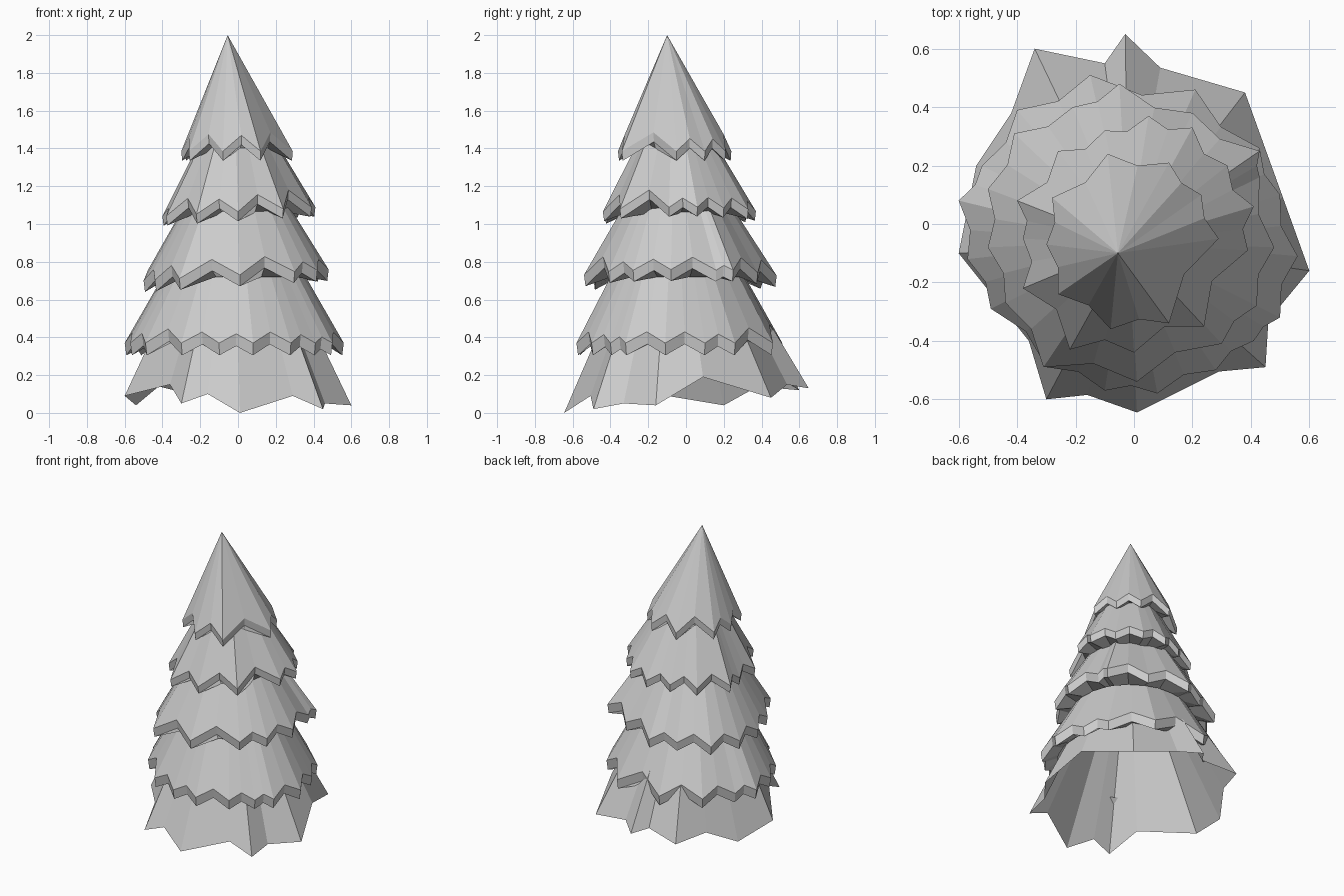
import bpy, bmesh
from mathutils import Vector

CENTRE = Vector((-0.01, -0.05))


def add_tier(name, rim, apex, band=0.0, under=None):
    """Faceted cone: apex, jagged rim, thick lip and underside ring (radius, z)."""
    bm = bmesh.new()
    n = len(rim)
    edge = [bm.verts.new(p) for p in rim]
    tip = bm.verts.new(apex)
    for i in range(n):
        bm.faces.new((tip, edge[i], edge[(i + 1) % n]))
    loops = [edge]
    if band:
        loops.append([bm.verts.new((x * 0.985, y * 0.985, z - band)) for x, y, z in rim])
        inner = []
        for p in rim:
            q = CENTRE + (Vector(p[:2]) - CENTRE).normalized() * under[0]
            inner.append(bm.verts.new((q.x, q.y, under[1])))
        loops.append(inner)
    for a, b in zip(loops, loops[1:]):
        for i in range(n):
            j = (i + 1) % n
            bm.faces.new((a[i], b[i], b[j], a[j]))
    me = bpy.data.meshes.new(name)
    bm.to_mesh(me)
    bm.free()
    # rim points run counter-clockwise, so every face already points outward
    bpy.context.collection.objects.link(bpy.data.objects.new(name, me))


def zigzag(tips, z, rise, depth, tilt=0.0):
    """Hanging branch tips with a raised, set-back notch between each pair."""
    out = []
    for i, a in enumerate(tips):
        a, b = Vector(a), Vector(tips[(i + 1) % len(tips)])
        gap = (b - a).length
        m = (a + b) / 2
        m -= (m - CENTRE).normalized() * depth * gap
        out.append((a.x, a.y, z + tilt * a.x))
        out.append((m.x, m.y, z + tilt * m.x + min(0.1, rise * gap)))
    return out


# Top cone
tips = [(0.29, -0.05), (0.23, 0.10), (0.12, 0.21), (-0.09, 0.24), (-0.28, 0.09),
        (-0.30, -0.07), (-0.26, -0.24), (-0.08, -0.36), (0.12, -0.34)]
add_tier("top_branches", zigzag(tips, 1.385, 0.42, 0.12), (-0.055, -0.10, 2.0),
         0.05, (0.20, 1.40))

# Upper skirt
tips = [(0.39, -0.09), (0.41, 0.06), (0.32, 0.20), (0.20, 0.33), (0.05, 0.37),
        (-0.10, 0.32), (-0.26, 0.25), (-0.40, 0.08), (-0.38, -0.05), (-0.38, -0.22),
        (-0.22, -0.43), (0.0, -0.44), (0.24, -0.35)]
add_tier("upper_branches", zigzag(tips, 1.065, 0.33, 0.18, 0.06), (-0.02, -0.07, 1.80),
         0.05, (0.28, 1.06))

# Middle skirt
tips = [(0.48, -0.08), (0.43, 0.16), (0.43, 0.25), (0.20, 0.38), (-0.05, 0.48),
        (-0.21, 0.40), (-0.41, 0.31), (-0.50, 0.12), (-0.50, -0.08), (-0.44, -0.27),
        (-0.31, -0.49), (0.01, -0.54), (0.30, -0.41), (0.42, -0.28)]
add_tier("middle_branches", zigzag(tips, 0.73, 0.28, 0.12, 0.06), (-0.02, -0.06, 1.56),
         0.06, (0.37, 0.72))

# Lower skirt
tips = [(0.56, -0.11), (0.50, 0.10), (0.43, 0.26), (0.21, 0.46), (-0.15, 0.51),
        (-0.40, 0.39), (-0.52, 0.20), (-0.60, 0.08), (-0.57, -0.12), (-0.49, -0.29),
        (-0.30, -0.49), (-0.10, -0.57), (0.08, -0.58), (0.28, -0.50), (0.41, -0.40),
        (0.50, -0.32)]
add_tier("lower_branches", zigzag(tips, 0.37, 0.27, 0.12), (-0.02, -0.06, 1.38),
         0.065, (0.46, 0.37))

# Bottom skirt: a thin irregular cone, open underneath, running up inside the tree
rim = [(0.60, -0.16, 0.04), (0.51, 0.09, 0.19), (0.38, 0.45, 0.08), (0.09, 0.535, 0.15),
       (-0.03, 0.65, 0.13), (-0.10, 0.55, 0.15), (-0.34, 0.60, 0.12), (-0.42, 0.38, 0.14),
       (-0.54, 0.20, 0.04), (-0.60, -0.10, 0.09), (-0.36, -0.40, 0.15), (-0.30, -0.60, 0.05),
       (-0.16, -0.585, 0.10), (0.01, -0.645, 0.0), (0.29, -0.505, 0.09), (0.45, -0.49, 0.02),
       (0.46, -0.33, 0.05)]
add_tier("bottom_branches", rim, (-0.02, -0.07, 1.33))
